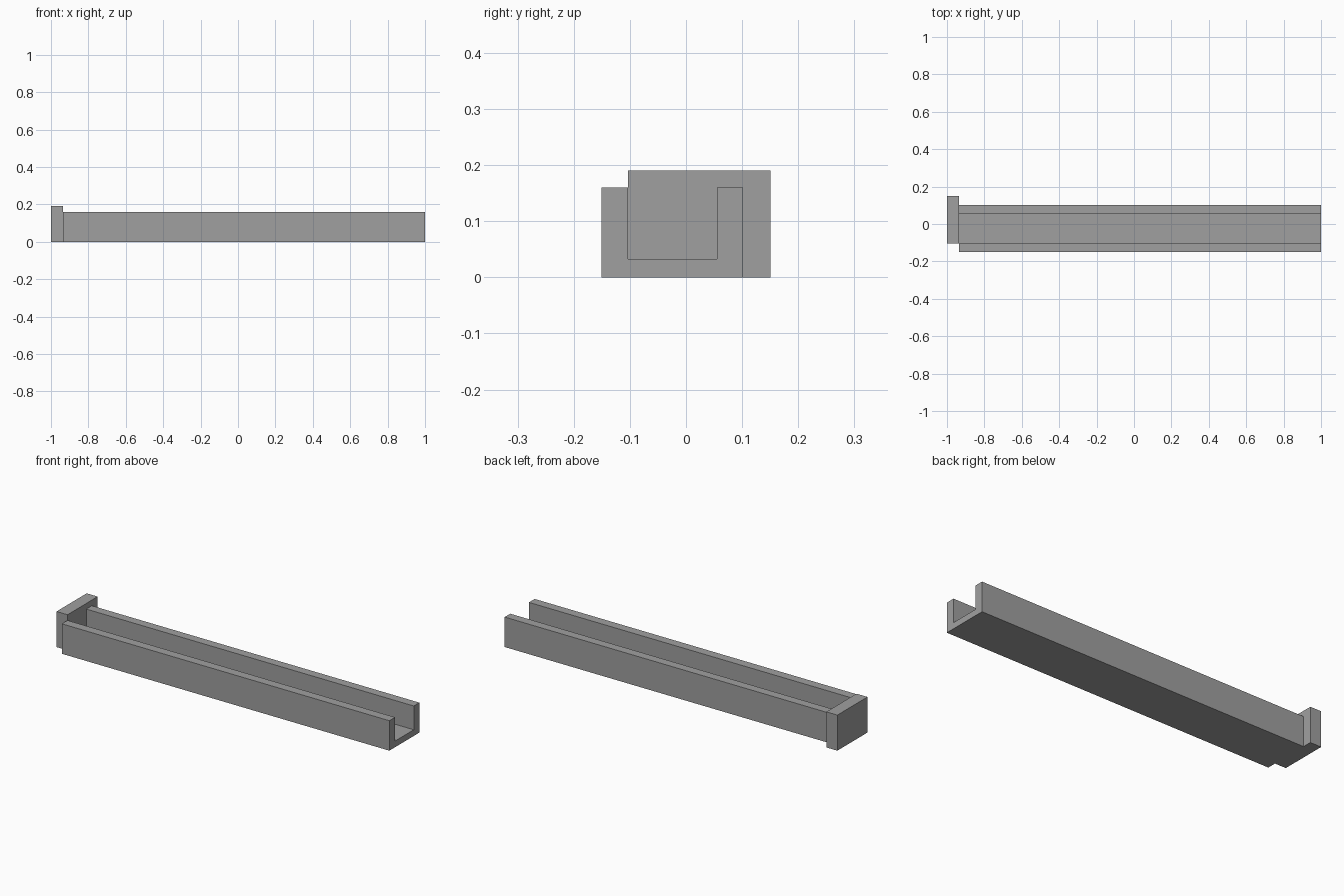
import bpy, bmesh

cube = bpy.data.objects.get("Cube")
if cube:
    bpy.data.objects.remove(cube, do_unlink=True)

grey = bpy.data.materials.new("plain grey")
grey.use_nodes = True
colour = (0.35, 0.35, 0.35, 1)
grey.diffuse_color = colour
grey.node_tree.nodes["Principled BSDF"].inputs["Base Color"].default_value = colour


def extrude_profile(name, profile, x0, x1):
    """Extrude a closed (y, z) outline along x."""
    bm = bmesh.new()
    face = bm.faces.new([bm.verts.new((x0, y, z)) for y, z in profile])
    result = bmesh.ops.extrude_face_region(bm, geom=[face])
    moved = [v for v in result["geom"] if isinstance(v, bmesh.types.BMVert)]
    bmesh.ops.translate(bm, verts=moved, vec=(x1 - x0, 0, 0))
    bmesh.ops.recalc_face_normals(bm, faces=bm.faces)
    mesh = bpy.data.meshes.new(name)
    bm.to_mesh(mesh)
    bm.free()
    mesh.materials.append(grey)
    obj = bpy.data.objects.new(name, mesh)
    bpy.context.collection.objects.link(obj)
    return obj


front, back = -0.151, 0.102
inner_front, inner_back = -0.103, 0.055
floor, rim = 0.033, 0.16
joint = -0.935

# Long open channel: floor with two side walls
extrude_profile("channel", [
    (front, 0), (back, 0), (back, rim), (inner_back, rim),
    (inner_back, floor), (inner_front, floor), (inner_front, rim), (front, rim),
], joint, 1)

# Taller end plate, offset toward the back
extrude_profile("end_plate", [
    (inner_front, 0), (0.151, 0), (0.151, 0.19), (inner_front, 0.19),
], -1, joint)
